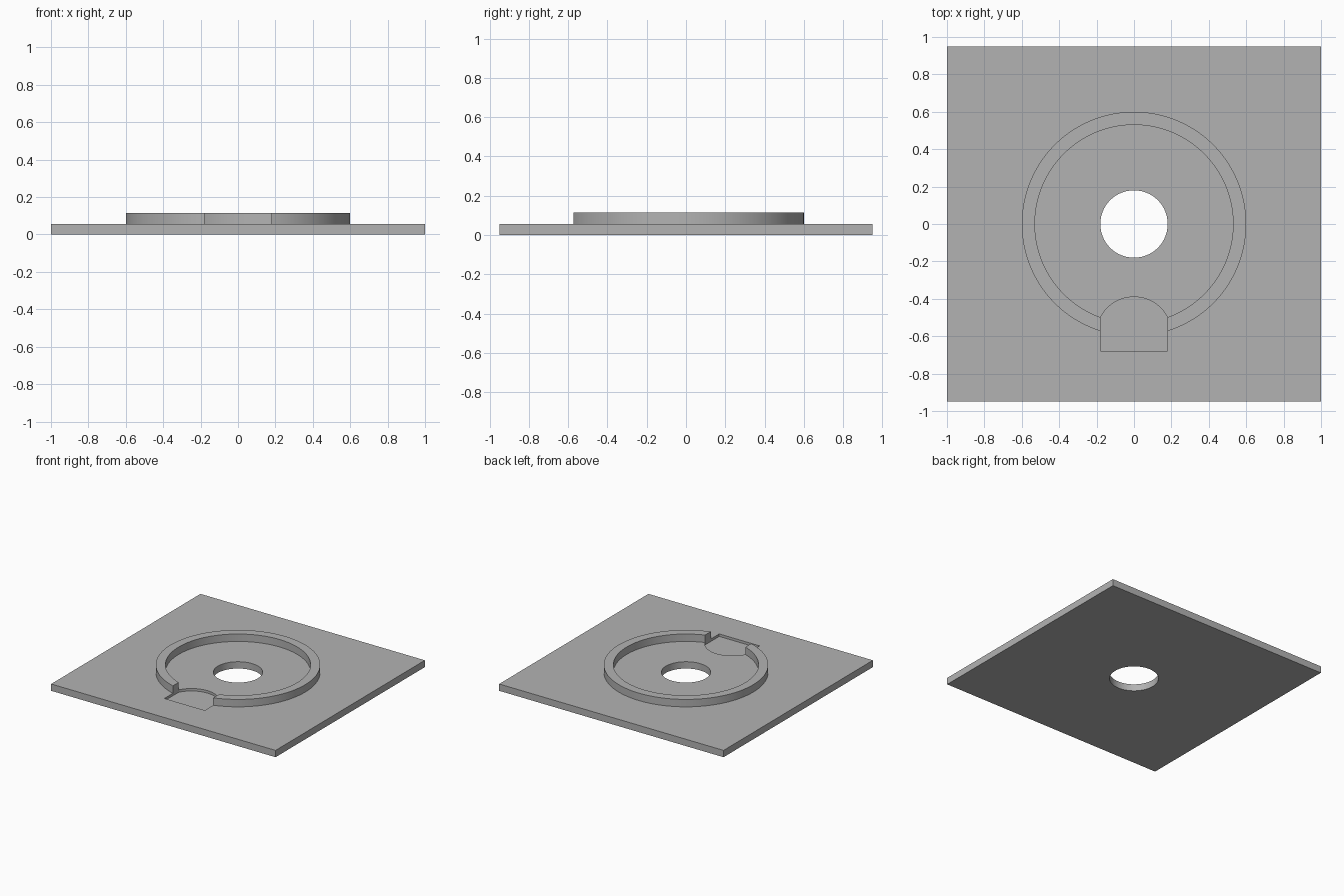
import bpy, bmesh, math

cube = bpy.data.objects.get("Cube")
if cube:
    bpy.data.objects.remove(cube, do_unlink=True)

PLATE_TOP, RING_TOP, POCKET_FLOOR = 0.055, 0.115, 0.035
HOLE_R, RING_IN, RING_OUT = 0.18, 0.53, 0.6
SEGMENTS = 128

grey = bpy.data.materials.new("plain grey")
grey.use_nodes = True
grey.diffuse_color = (0.45, 0.45, 0.45, 1)
grey.node_tree.nodes["Principled BSDF"].inputs["Base Color"].default_value = grey.diffuse_color


def circle(radius):
    return [(radius * math.cos(2 * math.pi * i / SEGMENTS),
             radius * math.sin(2 * math.pi * i / SEGMENTS)) for i in range(SEGMENTS)]


def prism(name, outline, low, high):
    """Extrude a flat counter-clockwise outline from low to high."""
    bm = bmesh.new()
    face = bm.faces.new([bm.verts.new((x, y, low)) for x, y in outline])
    grown = bmesh.ops.extrude_face_region(bm, geom=[face])["geom"]
    top = [v for v in grown if isinstance(v, bmesh.types.BMVert)]
    bmesh.ops.translate(bm, verts=top, vec=(0, 0, high - low))
    bmesh.ops.recalc_face_normals(bm, faces=bm.faces)
    mesh = bpy.data.meshes.new(name)
    bm.to_mesh(mesh)
    bm.free()
    mesh.materials.append(grey)
    obj = bpy.data.objects.new(name, mesh)
    bpy.context.collection.objects.link(obj)
    return obj


def finish(obj, cutters):
    """Cut the part, apply the cuts and smooth its round walls."""
    bpy.ops.object.select_all(action="DESELECT")
    obj.select_set(True)
    bpy.context.view_layer.objects.active = obj
    for cutter in cutters:
        mod = obj.modifiers.new("cut", "BOOLEAN")
        mod.operation, mod.solver, mod.object = "DIFFERENCE", "EXACT", cutter
        bpy.ops.object.modifier_apply(modifier=mod.name)
    bpy.ops.object.shade_smooth_by_angle(angle=math.radians(30))


# Square plate and raised ring
plate = prism("base_plate", [(-1, -0.95), (1, -0.95), (1, 0.95), (-1, 0.95)], 0, PLATE_TOP)
ring = prism("raised_ring", circle(RING_OUT), PLATE_TOP, RING_TOP)

# Cutters for the centre hole, the ring bore and the round-ended front pocket
hole = prism("hole_cutter", circle(HOLE_R), -0.1, 0.3)
bore = prism("bore_cutter", circle(RING_IN), -0.1, 0.3)
arc_r, arc_y, half = 0.202, -0.592, 0.18
start = math.acos(half / arc_r)
steps = 32
pocket_outline = [(-half, -0.68), (half, -0.68)]
for i in range(steps + 1):
    a = start + (math.pi - 2 * start) * i / steps
    pocket_outline.append((arc_r * math.cos(a), arc_y + arc_r * math.sin(a)))
pocket = prism("pocket_cutter", pocket_outline, POCKET_FLOOR, 0.3)

finish(plate, [hole, pocket])
finish(ring, [bore, pocket])
for cutter in (hole, bore, pocket):
    bpy.data.objects.remove(cutter, do_unlink=True)
